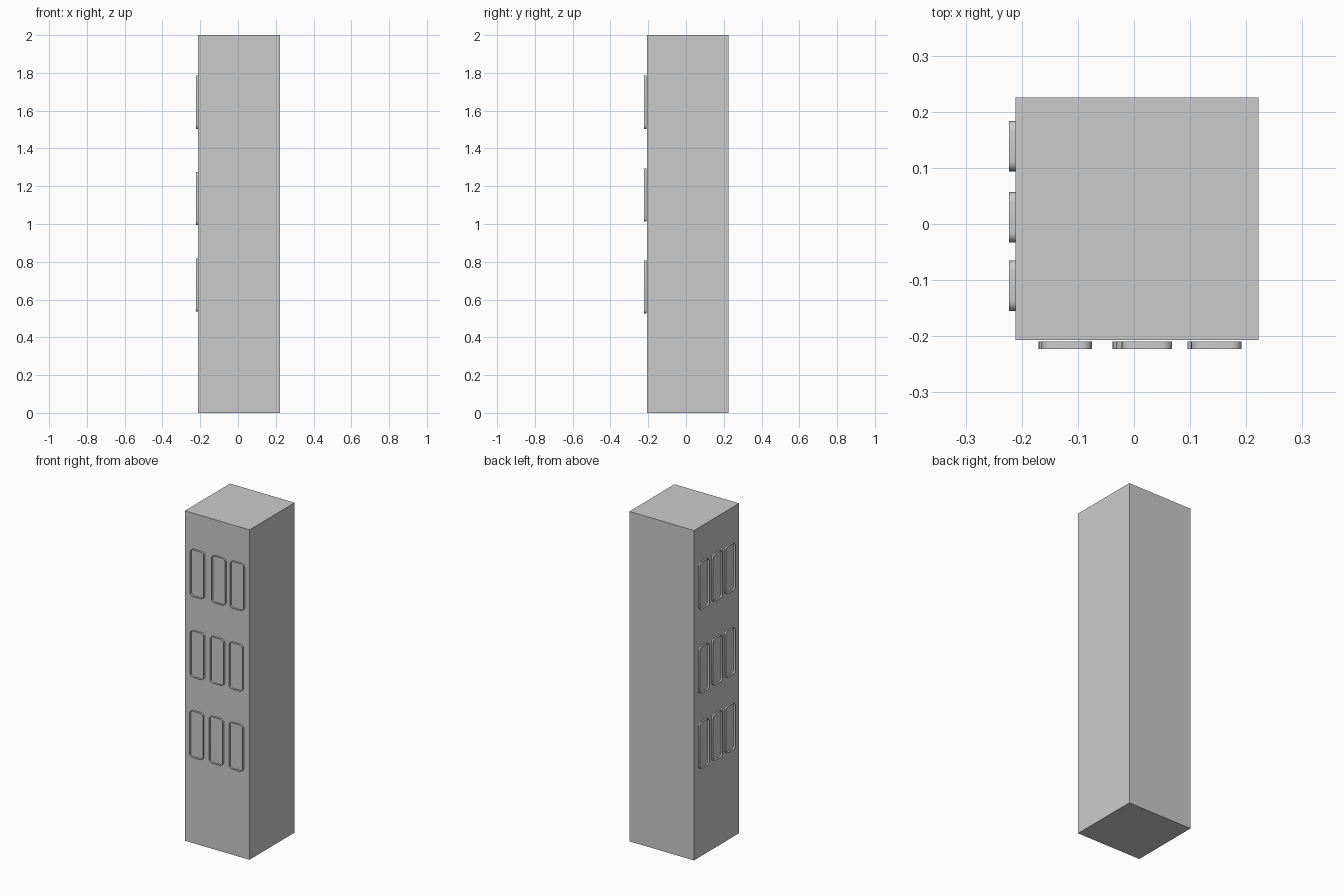
import bpy, bmesh, math
from mathutils import Vector

if "Cube" in bpy.data.objects:
    bpy.data.objects.remove(bpy.data.objects["Cube"])

X0, X1, Y0, Y1, H = -0.211, 0.222, -0.207, 0.225, 2.0
W, R = 0.09, 0.018  # window width and corner radius


def add_object(name, bm):
    me = bpy.data.meshes.new(name)
    bm.to_mesh(me)
    bm.free()
    ob = bpy.data.objects.new(name, me)
    bpy.context.collection.objects.link(ob)
    return ob


def rounded_outline(u0, u1, v0, v1, steps=5):
    corners = [(u1 - R, v1 - R), (u0 + R, v1 - R), (u0 + R, v0 + R), (u1 - R, v0 + R)]
    pts = []
    for k, (cu, cv) in enumerate(corners):
        for i in range(steps + 1):
            a = math.pi / 2 * (k + i / steps)
            pts.append((cu + R * math.cos(a), cv + R * math.sin(a)))
    return pts


def window_rim(name, u0, z0, z1, near, far, place):
    # thin raised rim, open at the front
    bm = bmesh.new()
    pts = rounded_outline(u0, u0 + W, z0, z1)
    a = [bm.verts.new(place(u, near, z)) for u, z in pts]
    b = [bm.verts.new(place(u, far, z)) for u, z in pts]
    for i in range(len(pts)):
        j = (i + 1) % len(pts)
        bm.faces.new((a[i], a[j], b[j], b[i]))
    bmesh.ops.recalc_face_normals(bm, faces=bm.faces)
    ob = add_object(name, bm)
    for p in ob.data.polygons:
        p.use_smooth = True


# tower body
bm = bmesh.new()
bmesh.ops.create_cube(bm, size=1)
bmesh.ops.scale(bm, vec=(X1 - X0, Y1 - Y0, H), verts=bm.verts)
bmesh.ops.translate(bm, vec=((X0 + X1) / 2, (Y0 + Y1) / 2, H / 2), verts=bm.verts)
add_object("tower_body", bm)

# front windows: (bottom, top, left edges)
front_rows = [
    (0.527, 0.808, (-0.170, -0.038, 0.096)),
    (1.013, 1.294, (-0.165, -0.032, 0.095)),
    (1.503, 1.787, (-0.165, -0.022, 0.102)),
]
for r, (z0, z1, lefts) in enumerate(front_rows):
    for c, u in enumerate(lefts):
        window_rim(f"front_window_{r}_{c}", u, z0, z1, -0.2095, -0.2225,
                   lambda u, d, z: Vector((u, d, z)))

# left side windows
for r, (z0, z1) in enumerate([(0.537, 0.817), (0.995, 1.275), (1.503, 1.787)]):
    for c, u in enumerate((-0.155, -0.033, 0.094)):
        window_rim(f"side_window_{r}_{c}", u, z0, z1, X0 - 0.0005, -0.2225,
                   lambda u, d, z: Vector((d, u, z)))
